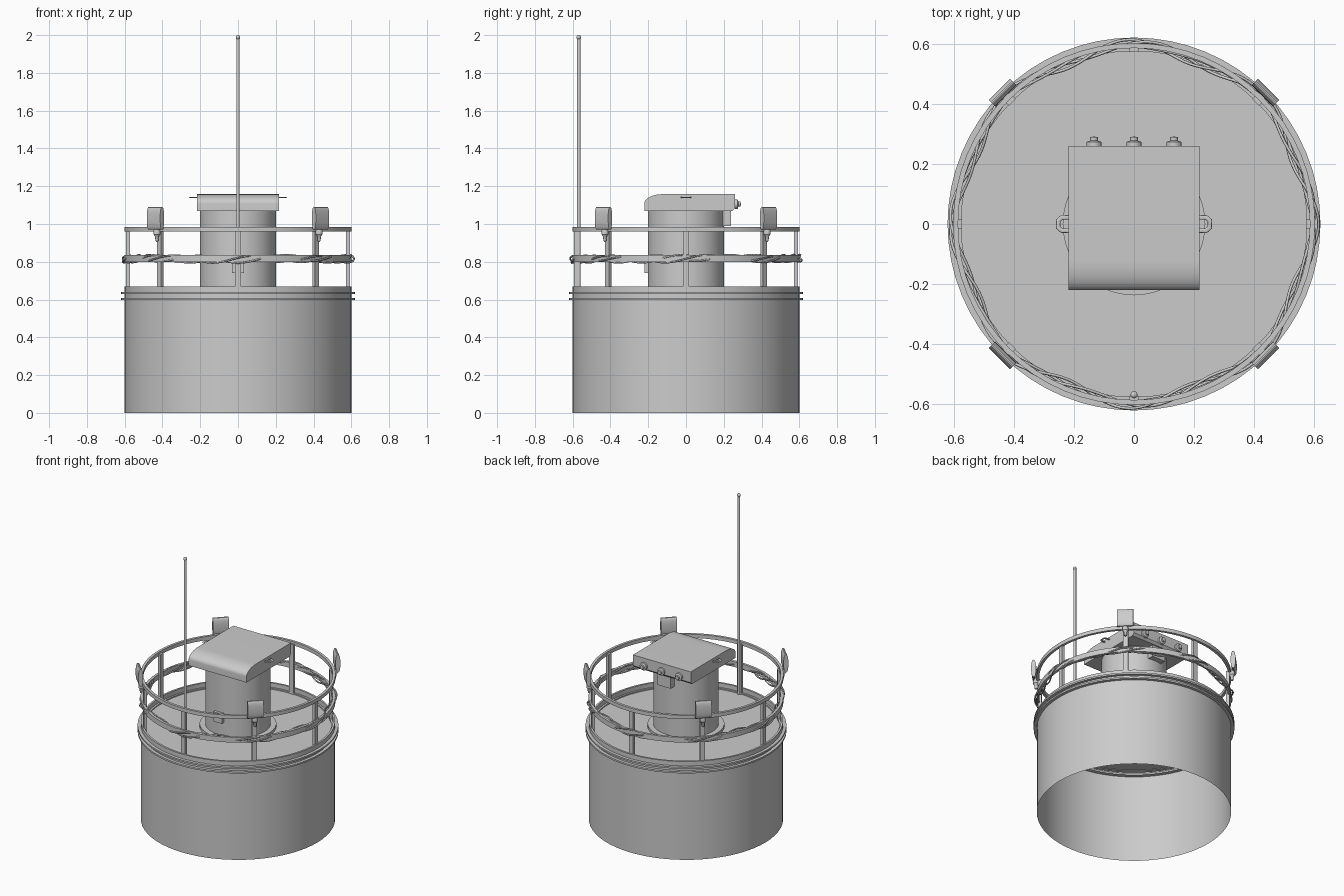
import bpy, bmesh, math
from mathutils import Matrix, Vector

if "Cube" in bpy.data.objects:
    bpy.data.objects.remove(bpy.data.objects["Cube"])

TAU = math.tau
DECK = 0.632


def finish(name, bm, matrix=None, smooth=True):
    bmesh.ops.recalc_face_normals(bm, faces=bm.faces)
    if matrix:
        bm.transform(matrix)
    me = bpy.data.meshes.new(name)
    bm.to_mesh(me)
    bm.free()
    ob = bpy.data.objects.new(name, me)
    bpy.context.collection.objects.link(ob)
    if smooth:
        bpy.ops.object.select_all(action='DESELECT')
        ob.select_set(True)
        bpy.context.view_layer.objects.active = ob
        bpy.ops.object.shade_smooth_by_angle(angle=math.radians(35))
    return ob


def lathe(name, profile, closed=False, seg=64, matrix=None):
    """Spin an (r, z) profile around z."""
    bm = bmesh.new()
    vs = [bm.verts.new((r, 0, z)) for r, z in profile]
    es = [bm.edges.new(p) for p in zip(vs, vs[1:])]
    if closed:
        es.append(bm.edges.new((vs[-1], vs[0])))
    bmesh.ops.spin(bm, geom=vs + es, axis=(0, 0, 1), cent=(0, 0, 0),
                   angle=TAU, steps=seg, use_duplicate=False)
    bmesh.ops.remove_doubles(bm, verts=bm.verts, dist=1e-5)
    return finish(name, bm, matrix)


def ring(name, r0, r1, z0, z1):
    return lathe(name, [(r0, z0), (r1, z0), (r1, z1), (r0, z1)], closed=True)


def prism(name, profile, half, matrix=None):
    """Extrude a (y, z) profile along x from -half to half."""
    bm = bmesh.new()
    f = bm.faces.new([bm.verts.new((-half, y, z)) for y, z in profile])
    ext = bmesh.ops.extrude_face_region(bm, geom=[f])['geom']
    bmesh.ops.translate(bm, vec=(2 * half, 0, 0),
                        verts=[v for v in ext if isinstance(v, bmesh.types.BMVert)])
    # the extrusion keeps the first cap only if it is re-made
    if not any(all(abs(v.co.x + half) < 1e-6 for v in g.verts) for g in bm.faces):
        bm.faces.new([v for v in bm.verts if abs(v.co.x + half) < 1e-6])
    return finish(name, bm, matrix)


def box(name, lo, hi, matrix=None):
    lo, hi = Vector(lo), Vector(hi)
    bm = bmesh.new()
    bmesh.ops.create_cube(bm, size=1)
    bm.transform(Matrix.Translation((lo + hi) / 2) @ Matrix.Diagonal((*(hi - lo), 1)))
    return finish(name, bm, matrix, smooth=False)


def tube(name, points, radius, cyclic=False):
    cu = bpy.data.curves.new(name, 'CURVE')
    cu.dimensions = '3D'
    cu.bevel_depth = radius
    cu.bevel_resolution = 1
    sp = cu.splines.new('POLY')
    sp.points.add(len(points) - 1)
    for p, co in zip(sp.points, points):
        p.co = (*co, 1)
    sp.use_cyclic_u = cyclic
    ob = bpy.data.objects.new(name, cu)
    bpy.context.collection.objects.link(ob)
    return ob


# Drum: open below, low rim around the deck, two flanges through the wall
lathe("drum", [(0.6, 0.0), (0.6, 0.67), (0.587, 0.67), (0.587, DECK), (0.0, DECK)])
ring("lower_flange", 0.575, 0.62, 0.598, 0.609)
ring("upper_flange", 0.575, 0.62, 0.629, 0.64)

# Central column with base flange
lathe("column", [(0.202, DECK), (0.202, 1.08)])
lathe("column_flange", [(0.2, 0.65), (0.237, 0.65), (0.237, DECK)])
box("front_column_box", (-0.033, -0.22, 0.74), (0.033, -0.18, 0.805))
box("rear_column_box", (-0.05, 0.18, 0.99), (0.05, 0.237, 1.075))

# Head with rounded front edge
curve = [(-0.12 - 0.1 * math.cos(a), 1.11 + 0.048 * math.sin(a))
         for a in (math.pi / 2 * i / 10 for i in range(11))]
prism("head", [(-0.22, 1.07)] + curve + [(0.26, 1.158), (0.26, 1.085), (0.245, 1.07)], 0.218)

# Rear connectors
for x in (-0.133, 0.0, 0.133):
    lathe("connector", [(0, 0), (0.025, 0), (0.025, 0.013), (0.013, 0.017), (0.013, 0.029), (0, 0.031)],
          seg=20, matrix=Matrix.Translation((x, 0.26, 1.105)) @ Matrix.Rotation(-math.pi / 2, 4, 'X'))

# Flat lifting lugs on the head sides
for s in (-1, 1):
    lug = tube("lifting_lug", [(s * x, y, 0) for x, y in
               [(0.21, -0.022), (0.24, -0.022), (0.252, -0.012), (0.252, 0.012), (0.24, 0.022), (0.21, 0.022)]], 0.008)
    lug.location.z = 1.141
    lug.scale.z = 0.4

# Railing bands and posts
ring("top_rail", 0.585, 0.602, 0.96, 0.985)
ring("middle_rail", 0.585, 0.602, 0.80, 0.835)
for i in range(8):
    box("rail_post", (-0.016, 0.572, DECK), (0.016, 0.592, 0.97), Matrix.Rotation(TAU * i / 8, 4, 'Z'))

# Cable strands draped around the middle rail, sagging inward between posts
n = 240
for k in range(3):
    pts = []
    for i in range(n):
        a = TAU * i / n
        ph = TAU * k / 3
        r = 0.588 + 0.014 * math.cos(8 * a) + 0.012 * math.cos(9 * a + ph)
        z = 0.816 + 0.006 * math.sin(5 * a + k) + 0.016 * math.sin(9 * a + ph)
        pts.append((r * math.cos(a), r * math.sin(a), z))
    tube("cable_strand", pts, 0.005, cyclic=True)

# Four cushion-profiled lamps on the diagonals, each on a bracket
def soft(v, e):
    return math.copysign(abs(v) ** e, v)


lens = [(0.618 + 0.015 * soft(math.cos(t), 0.8), 1.03 + 0.06 * soft(math.sin(t), 0.8))
        for t in (TAU * i / 24 for i in range(24))]
for i in range(4):
    rot = Matrix.Rotation(TAU * (i + 0.5) / 4, 4, 'Z')
    prism("lamp", lens, 0.05, rot)
    lathe("lamp_bracket", [(0, 0.905), (0.008, 0.91), (0.01, 0.935), (0.018, 0.945), (0.018, 0.965), (0.012, 0.985), (0, 0.985)],
          seg=16, matrix=rot @ Matrix.Translation((0, 0.607, 0)))

# Whip antenna with ball tip
ball = [(0.012 * math.sin(t), 1.988 - 0.012 * math.cos(t))
        for t in (0.8 + (math.pi - 0.8) * i / 8 for i in range(9))]
lathe("antenna", [(0, DECK), (0.009, DECK), (0.009, 1.978)] + ball, seg=16,
      matrix=Matrix.Translation((0, -0.568, 0)))
